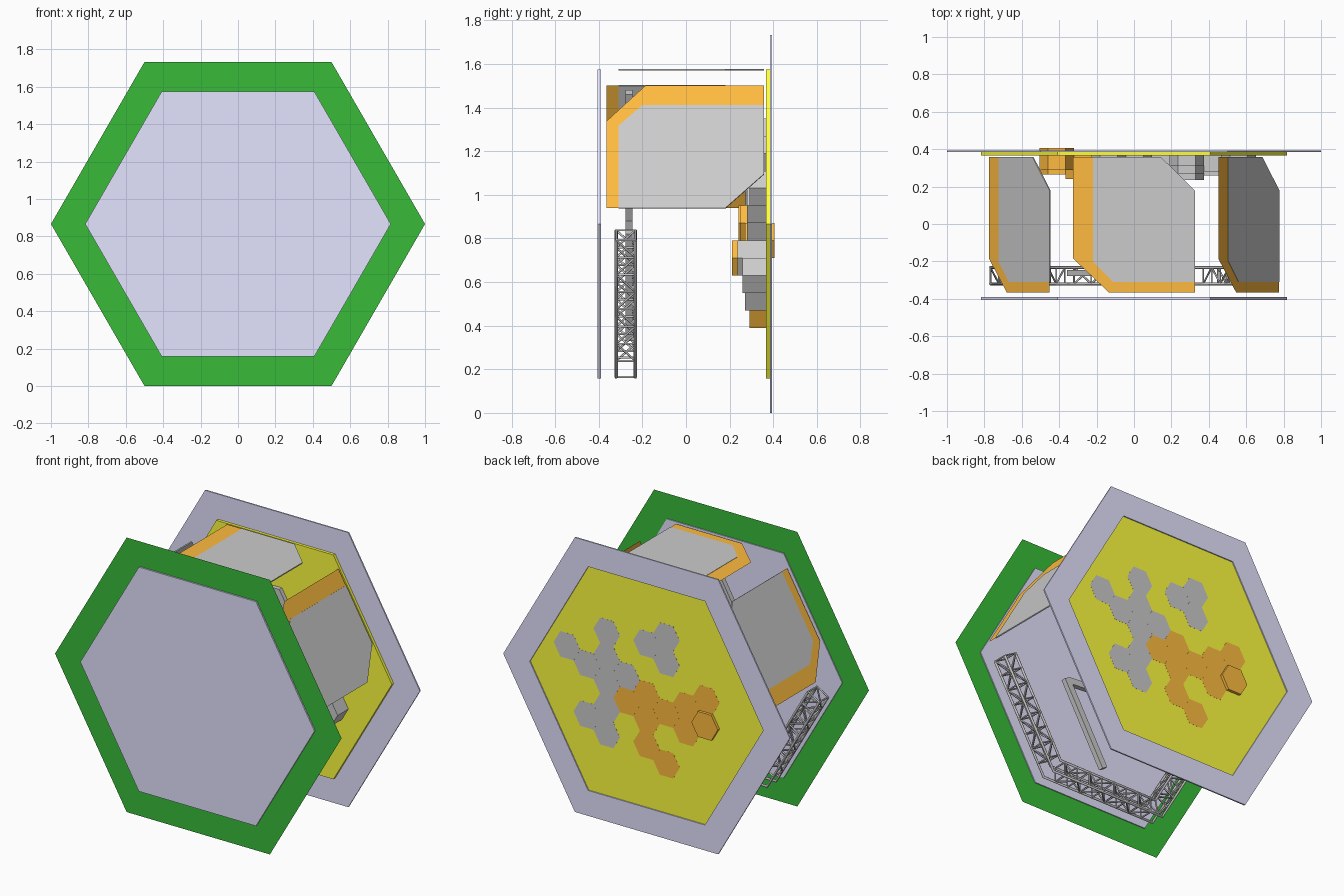
import bpy, bmesh
from math import sin, cos, radians, pi
from mathutils import Vector

if "Cube" in bpy.data.objects:
    bpy.data.objects.remove(bpy.data.objects["Cube"])

CZ = 0.866          # height of the hexagon centre


def material(name, rgb):
    m = bpy.data.materials.new(name)
    m.diffuse_color = (*rgb, 1)
    m.use_nodes = True
    m.node_tree.nodes["Principled BSDF"].inputs["Base Color"].default_value = m.diffuse_color
    return m


GREEN = material("green", (0.04, 0.5, 0.04))
LAVENDER = material("lavender", (0.77, 0.77, 1.0))
YELLOW = material("yellow", (1.0, 1.0, 0.05))
ORANGE = material("orange", (1.0, 0.5, 0.05))
GREY = None


def finish(name, bm, mat):
    me = bpy.data.meshes.new(name)
    bm.to_mesh(me)
    bm.free()
    ob = bpy.data.objects.new(name, me)
    bpy.context.collection.objects.link(ob)
    if mat:
        me.materials.append(mat)
    return ob


def slab(name, points, offset, mat):
    """Flat polygon, extruded by offset when it is given."""
    bm = bmesh.new()
    face = bm.faces.new([bm.verts.new(p) for p in points])
    if offset:
        ext = bmesh.ops.extrude_face_region(bm, geom=[face], use_keep_orig=True)
        verts = [g for g in ext["geom"] if isinstance(g, bmesh.types.BMVert)]
        bmesh.ops.translate(bm, verts=verts, vec=offset)
        bmesh.ops.recalc_face_normals(bm, faces=bm.faces)
    return finish(name, bm, mat)


def hexagon(r, y, x=0.0, z=CZ):
    return [Vector((x + r * cos(i * pi / 3), y, z + r * sin(i * pi / 3))) for i in range(6)]


def hex_prism(name, r, y0, y1, mat, x=0.0, z=CZ):
    return slab(name, hexagon(r, y0, x, z), Vector((0, y1 - y0, 0)), mat)


def hex_ring(name, r_out, r_in, y0, y1, mat):
    bm = bmesh.new()
    loops = [(r_out, y0), (r_in, y0)]
    if y1 != y0:
        loops += [(r_in, y1), (r_out, y1)]
    vs = [[bm.verts.new(p) for p in hexagon(r, y)] for r, y in loops]
    n = len(vs)
    for k in range(n if n > 2 else 1):
        a, b = vs[k], vs[(k + 1) % n]
        for i in range(6):
            j = (i + 1) % 6
            bm.faces.new((a[i], a[j], b[j], b[i]))
    if n > 2:
        bmesh.ops.recalc_face_normals(bm, faces=bm.faces)
    return finish(name, bm, mat)


def side_point(angle, u, y, apothem):
    """Point on one side of the big hexagon; angle 0 is the top side."""
    t = radians(angle)
    return Vector((apothem * sin(t) + u * cos(t), y, CZ + apothem * cos(t) - u * sin(t)))


# Front and back walls
hex_ring("front_border", 1.0, 0.815, -0.396, -0.396, GREEN)
hex_prism("front_wall", 0.817, -0.405, -0.39, LAVENDER)
hex_ring("back_border", 1.0, 0.815, 0.385, 0.394, LAVENDER)
hex_prism("back_wall", 0.817, 0.367, 0.387, YELLOW)

# Three upper panels with an orange edge strip
panel = [(-0.22, 0.357), (0.145, 0.357), (0.325, 0.18), (0.325, -0.31), (-0.11, -0.31), (-0.22, -0.2)]
strip = [(-0.325, 0.357), (-0.325, -0.185), (-0.135, -0.365), (0.325, -0.365),
         (0.325, -0.31), (-0.11, -0.31), (-0.22, -0.2), (-0.22, 0.357)]
for label, ang in (("left", -60), ("top", 0), ("right", 60)):
    inward = side_point(ang, 0, 0, -0.007) - Vector((0, 0, CZ))
    slab(label + "_panel", [side_point(ang, u, y, 0.71) for u, y in panel], inward, GREY)
    slab(label + "_panel_strip", [side_point(ang, u, y, 0.708) for u, y in strip], None, ORANGE)


def tubes(name, paths, radius):
    cu = bpy.data.curves.new(name, "CURVE")
    cu.dimensions = "3D"
    cu.bevel_depth = radius
    cu.bevel_resolution = 1
    cu.use_fill_caps = True
    for path in paths:
        sp = cu.splines.new("POLY")
        sp.points.add(len(path) - 1)
        for pt, p in zip(sp.points, path):
            pt.co = (*p, 1)
    ob = bpy.data.objects.new(name, cu)
    bpy.context.collection.objects.link(ob)
    bpy.ops.object.select_all(action="DESELECT")
    ob.select_set(True)
    bpy.context.view_layer.objects.active = ob
    bpy.ops.object.convert(target="MESH")


# Box truss along the three lower sides
END, BAYS = 0.32, 7
corners = [(-0.32, 0.702), (-0.232, 0.702), (-0.232, 0.612), (-0.32, 0.612)]
chords, braces = [], []
for y, a in corners:
    chords.append([side_point(120, -END, y, a)]
                  + [Vector((s * a / 1.732, y, CZ - a)) for s in (1, -1)]
                  + [side_point(240, END, y, a)])
for ang in (120, 180, 240):
    for i in range(BAYS + 1):
        u0 = -END + 2 * END * i / BAYS
        u1 = u0 + 2 * END / BAYS
        for k in range(4):
            p, q = corners[k], corners[(k + 1) % 4]
            braces.append([side_point(ang, u0, *p), side_point(ang, u0, *q)])
            if i < BAYS:
                if (i + k) % 2:
                    p, q = q, p
                braces.append([side_point(ang, u0, *p), side_point(ang, u1, *q)])
tubes("truss_chords", chords, 0.008)
tubes("truss_braces", braces, 0.005)


# Zigzag hanging bar behind the front wall
def bar(name, a, b, w=0.04):
    a, b = Vector((a[0], -0.278, a[1])), Vector((b[0], -0.278, b[1]))
    d = (b - a).normalized()
    side = Vector((-d.z, 0, d.x)) * w / 2
    slab(name, [a - side, b - side, b + side, a + side], Vector((0, 0.032, 0)), GREY)


bar("hanging_bar_low", (0.01, 0.34), (0.29, 0.83))
bar("hanging_bar_middle", (0.27, 0.82), (-0.32, 0.86))
bar("hanging_bar_high", (-0.34, 0.87), (0.0, 1.47))

# Honeycomb blocks on the back wall: column, height, front depth
grey_cells = [(7, 1.03, 0.29), (6, 0.95, 0.28), (5, 1.19, 0.31), (5, 1.03, 0.27),
              (5, 0.87, 0.28), (4, 0.95, 0.29), (5, 0.71, 0.235), (6, 0.63, 0.26),
              (5, 0.55, 0.27), (2, 1.27, 0.35), (3, 1.19, 0.34), (2, 1.11, 0.35)]
orange_cells = [(4, 0.79, 0.27), (3, 0.87, 0.25), (3, 0.71, 0.21), (2, 0.79, 0.27),
                (3, 0.55, 0.29), (2, 0.47, 0.29), (1, 0.87, 0.24), (0, 0.95, 0.29),
                (1, 0.71, 0.27), (0, 0.79, 0.265)]
for label, cells, mat in (("grey", grey_cells, GREY), ("orange", orange_cells, ORANGE)):
    for n, (col, z, y) in enumerate(cells):
        back = 0.405 if (col, z) == (0, 0.79) else 0.3875
        hex_prism(f"{label}_block_{n + 1}", 0.0925, y, back, mat, -0.413 + 0.139 * col, z)
